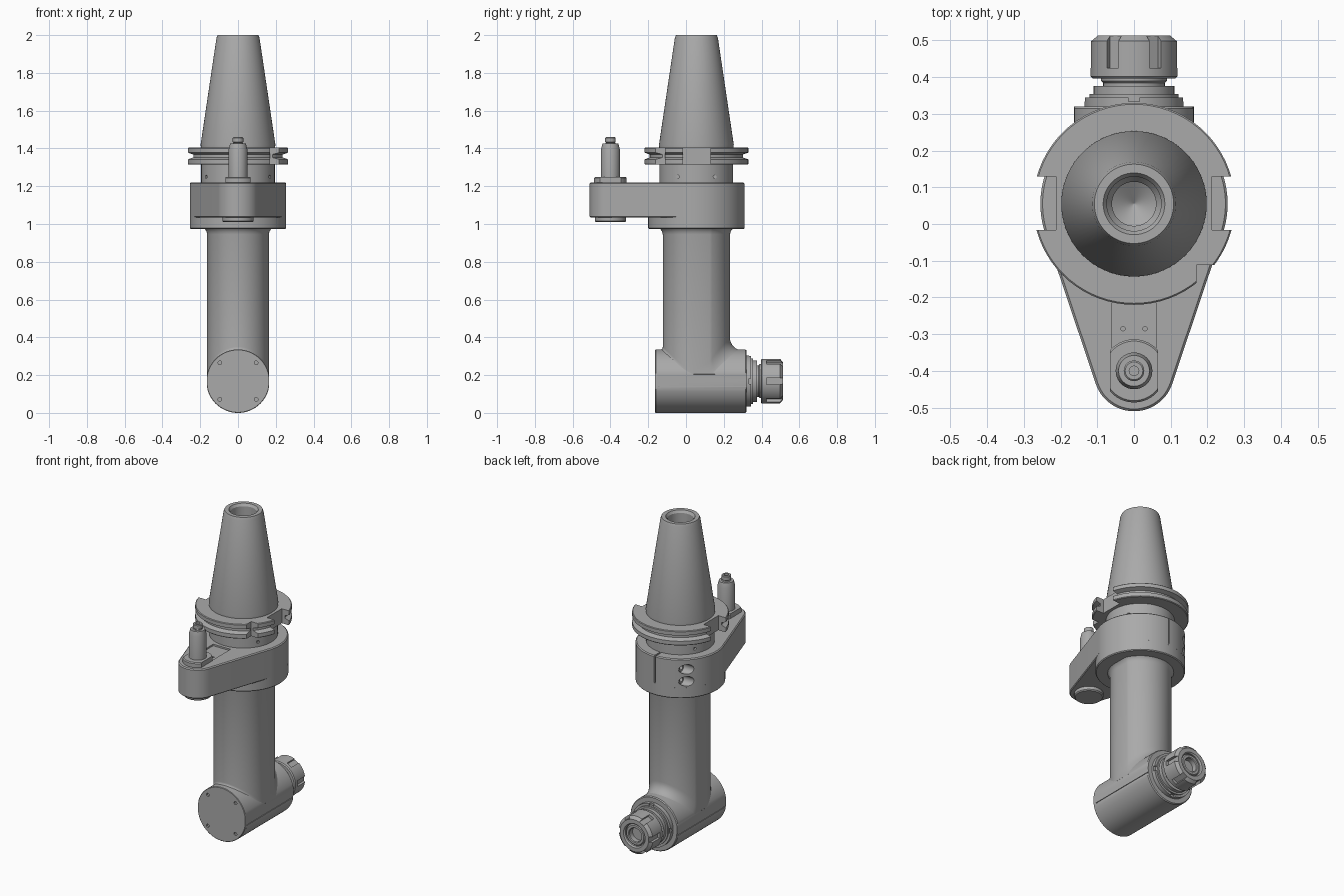
import bpy, bmesh
from math import pi, sin, cos, sqrt, asin
from mathutils import Vector, Matrix

cube = bpy.data.objects.get("Cube")
if cube:
    bpy.data.objects.remove(cube)

steel = bpy.data.materials.new("satin_steel_grey")
steel.use_nodes = True
GREY = (0.4, 0.4, 0.4, 1)
steel.diffuse_color = GREY
steel.node_tree.nodes["Principled BSDF"].inputs["Base Color"].default_value = GREY

CY = 0.055            # spindle axis, y
HZ = 0.168            # cutter head axis, z
PIN = -0.4            # stop pin axis, y
SEG = 72


def loft(name, rows):
    """Skin closed rings of points and cap both ends."""
    bm = bmesh.new()
    rings = [[bm.verts.new(p) for p in row] for row in rows]
    n = len(rings[0])
    for a, b in zip(rings, rings[1:]):
        for i in range(n):
            j = (i + 1) % n
            bm.faces.new((a[i], a[j], b[j], b[i]))
    bm.faces.new(rings[0][::-1])
    bm.faces.new(rings[-1])
    bmesh.ops.recalc_face_normals(bm, faces=bm.faces)
    mesh = bpy.data.meshes.new(name)
    bm.to_mesh(mesh)
    bm.free()
    obj = bpy.data.objects.new(name, mesh)
    mesh.materials.append(steel)
    bpy.context.collection.objects.link(obj)
    return obj


def lathe(name, profile, centre, axis="z", seg=SEG):
    """Turn (radius, height) pairs about an axis through centre."""
    c = Vector(centre)
    rot = {"z": Matrix(), "y": Matrix.Rotation(-pi / 2, 4, "X"),
           "x": Matrix.Rotation(pi / 2, 4, "Y")}[axis]
    ring = [2 * pi * i / seg for i in range(seg)]
    return loft(name, [[c + rot @ Vector((r * cos(a), r * sin(a), h)) for a in ring]
                       for r, h in profile])


def box(lo, hi):
    (x0, y0, z0), (x1, y1, z1) = lo, hi
    return loft("cutter", [[(x0, y0, z), (x1, y0, z), (x1, y1, z), (x0, y1, z)]
                           for z in (z0, z1)])


def drill(radius, start, depth, axis, seg=20):
    return lathe("cutter", [(radius, 0), (radius, depth)], start, axis, seg)


def cut(obj, cutters):
    """Subtract each cutter, bake the result, then drop the cutters."""
    for c in cutters:
        mod = obj.modifiers.new("cut", "BOOLEAN")
        mod.operation, mod.solver, mod.object = "DIFFERENCE", "EXACT", c
    bpy.context.view_layer.update()
    graph = bpy.context.evaluated_depsgraph_get()
    mesh = bpy.data.meshes.new_from_object(obj.evaluated_get(graph))
    obj.modifiers.clear()
    obj.data = mesh
    for c in cutters:
        bpy.data.objects.remove(c)


# Tapered shank with a draw-bar bore
lathe("taper_shank", [(0.195, 1.39), (0.198, 1.42), (0.114, 1.985), (0.108, 2), (0.084, 2),
                      (0.074, 1.985), (0.074, 1.8), (0.06, 1.78), (0.06, 1.7), (0.001, 1.66)],
      (0, CY, 0))

# Grooved flange with two drive slots and one corner notch
flange = lathe("drive_flange", [(0.19, 1.314), (0.271, 1.314), (0.275, 1.318), (0.275, 1.342),
                                (0.247, 1.352), (0.247, 1.368), (0.275, 1.378),
                                (0.275, 1.401), (0.271, 1.405), (0.19, 1.405)], (0, CY, 0))
cut(flange, [box((0.213, -0.016, 1.3), (0.4, 0.13, 1.42)),
             box((-0.4, -0.016, 1.3), (-0.213, 0.13, 1.42)),
             box((0.17, -0.3, 1.3), (0.4, -0.112, 1.42))])

# Neck with small set-screw holes
neck = lathe("neck", [(0.195, 1.2), (0.195, 1.33)], (0, CY, 0))
cut(neck, [drill(0.009, (sx * 0.16, CY + sy * 0.098, 1.25), sx * 0.06, "x", 12)
           for sx in (-1, 1) for sy in (-1, 1)])

# Clamp collar and its stop arm
tilt = asin((0.255 - 0.11) / (CY - PIN))


def arm_outline(z, inset):
    big, small = 0.255 - inset, 0.11 - inset
    pts = []
    for i in range(61):
        a = -tilt + (pi + 2 * tilt) * i / 60
        pts.append((big * cos(a), CY + big * sin(a), z))
    for i in range(37):
        a = pi + tilt + (pi - 2 * tilt) * i / 36
        pts.append((small * cos(a), PIN + small * sin(a), z))
    return pts


arm = loft("stop_arm", [arm_outline(z, d) for z, d in
                        ((1.035, 0.005), (1.04, 0), (1.214, 0), (1.22, 0.006))])
cut(arm, [box((-0.06, -0.45, 1.21), (0.06, -0.16, 1.3)),
          box((-0.005, 0.25, 1.05), (0.005, 0.4, 1.3)),
          drill(0.03, (-0.11, 0.24, 1.155), -0.2, "x"),
          drill(0.03, (-0.11, 0.24, 1.08), -0.2, "x")]
    + [drill(0.006, (x, -0.285, 1.19), 0.1, "z", 12) for x in (-0.03, 0.03)])
for i, z in enumerate((1.155, 1.08)):
    lathe("clamp_screw_%d" % (i + 1), [(0.024, 0.02), (0.024, -0.025), (0.013, -0.025),
                                       (0.013, -0.01)], (-0.11, 0.24, z), "x", 24)
lathe("clamp_collar", [(0.25, 0.973), (0.255, 0.978), (0.255, 1.042), (0.2, 1.042)], (0, CY, 0))

# Stop pin, its flatted washer and the lower plug
washer = lathe("pin_washer", [(0.086, 1.205), (0.086, 1.244), (0.081, 1.25)], (0, PIN, 0))
cut(washer, [box((s * 0.11 - 0.045, -0.6, 1.215), (s * 0.11 + 0.045, -0.2, 1.3))
             for s in (-1, 1)])
lathe("stop_pin", [(0.05, 1.24), (0.05, 1.395), (0.042, 1.425), (0.027, 1.425), (0.024, 1.43),
                   (0.028, 1.434), (0.028, 1.456), (0.024, 1.46), (0.013, 1.46),
                   (0.013, 1.44)], (0, PIN, 0), seg=40)
lathe("pin_plug", [(0.077, 1.01), (0.083, 1.016), (0.083, 1.05)], (0, PIN, 0))

# Column: round front, flat sides, round back, blended into collar and head
W, R = 0.163, 0.178
half = asin(W / R)
section = []
for i in range(33):
    a = pi + pi * i / 32
    section.append((Vector((W * cos(a), 0.04 + W * sin(a))), Vector((cos(a), sin(a)))))
for i in range(33):
    a = half - 2 * half * i / 32
    section.append((Vector((R * sin(a), CY + R * cos(a))), Vector((sin(a), cos(a)))))


def top_row(z, grow):
    return [(*(p + n * grow), z) for p, n in section]


def blend_row(t):
    row = []
    for p, n in section:
        f = 0.018 if n.y < 0 else 0.065
        z = HZ + sqrt(max(HZ ** 2 - p.x ** 2, 0)) - 0.004
        row.append((p.x, p.y + n.y * f * (1 - cos(t)), z + f * (1 - sin(t))))
    return row


loft("column", [top_row(0.98, 0.02), top_row(0.97, 0.01), top_row(0.96, 0.004),
                top_row(0.945, 0)]
     + [blend_row(pi / 2 * i / 8) for i in range(9)] + [top_row(0.17, -0.03)])


# Horizontal head with flat flanks and thin side grooves
def head_ring(y, r):
    ring = [2 * pi * i / 96 for i in range(96)]
    return [(max(-W, min(W, r * cos(a))), y, HZ + r * sin(a)) for a in ring]


head = loft("head", [head_ring(y, r) for y, r in
                     ((-0.148, 0.168), (0.314, 0.168), (0.32, 0.163))])
cut(head, [box((s * 0.165 - 0.006, -0.2, 0.136), (s * 0.165 + 0.006, 0.4, 0.143))
           for s in (-1, 1)])

# Front cover with four screw holes
cover = loft("front_cover", [head_ring(y, r) for y, r in
                             ((-0.14, 0.164), (-0.147, 0.164), (-0.147, 0.168),
                              (-0.16, 0.168), (-0.163, 0.165))])
cut(cover, [drill(0.01, (sx * 0.096, -0.153, HZ + sz * 0.097), -0.05, "y", 16)
            for sx in (-1, 1) for sz in (-1, 1)])

# Stepped bearing nose behind the nut
nose = lathe("bearing_nose", [(0.135, 0.31), (0.135, 0.345), (0.121, 0.345), (0.121, 0.354),
                              (0.11, 0.354), (0.11, 0.376), (0.084, 0.376), (0.084, 0.384),
                              (0.09, 0.39), (0.09, 0.405)], (0, 0, HZ), "y")
notches = []
for i in range(4):
    c = box((-0.015, 0.334, 0.122), (0.015, 0.36, 0.15))
    c.matrix_world = Matrix.Translation((0, 0, HZ)) @ Matrix.Rotation(i * pi / 2, 4, "Y")
    notches.append(c)
cut(nose, notches)

# Collet nut with six spanner slots
nut = lathe("collet_nut", [(0.09, 0.396), (0.112, 0.396), (0.118, 0.402), (0.118, 0.498),
                           (0.1, 0.513), (0.075, 0.513), (0.068, 0.505), (0.068, 0.47),
                           (0.045, 0.47)], (0, 0, HZ), "y")
slots = []
for i in range(6):
    c = box((-0.018, 0.425, 0.1), (0.018, 0.53, 0.14))
    c.matrix_world = (Matrix.Translation((0, 0, HZ))
                      @ Matrix.Rotation(pi / 6 + i * pi / 3, 4, "Y"))
    slots.append(c)
cut(nut, slots)
lathe("collet", [(0.067, 0.46), (0.067, 0.495), (0.06, 0.505), (0.046, 0.505), (0.042, 0.5),
                 (0.042, 0.43)], (0, 0, HZ), "y", 48)

# Smooth round surfaces, keep machined edges crisp
bpy.ops.object.select_all(action="DESELECT")
for obj in bpy.context.scene.objects:
    if obj.type == "MESH":
        obj.select_set(True)
        bpy.context.view_layer.objects.active = obj
bpy.ops.object.shade_smooth_by_angle(angle=pi / 6)
